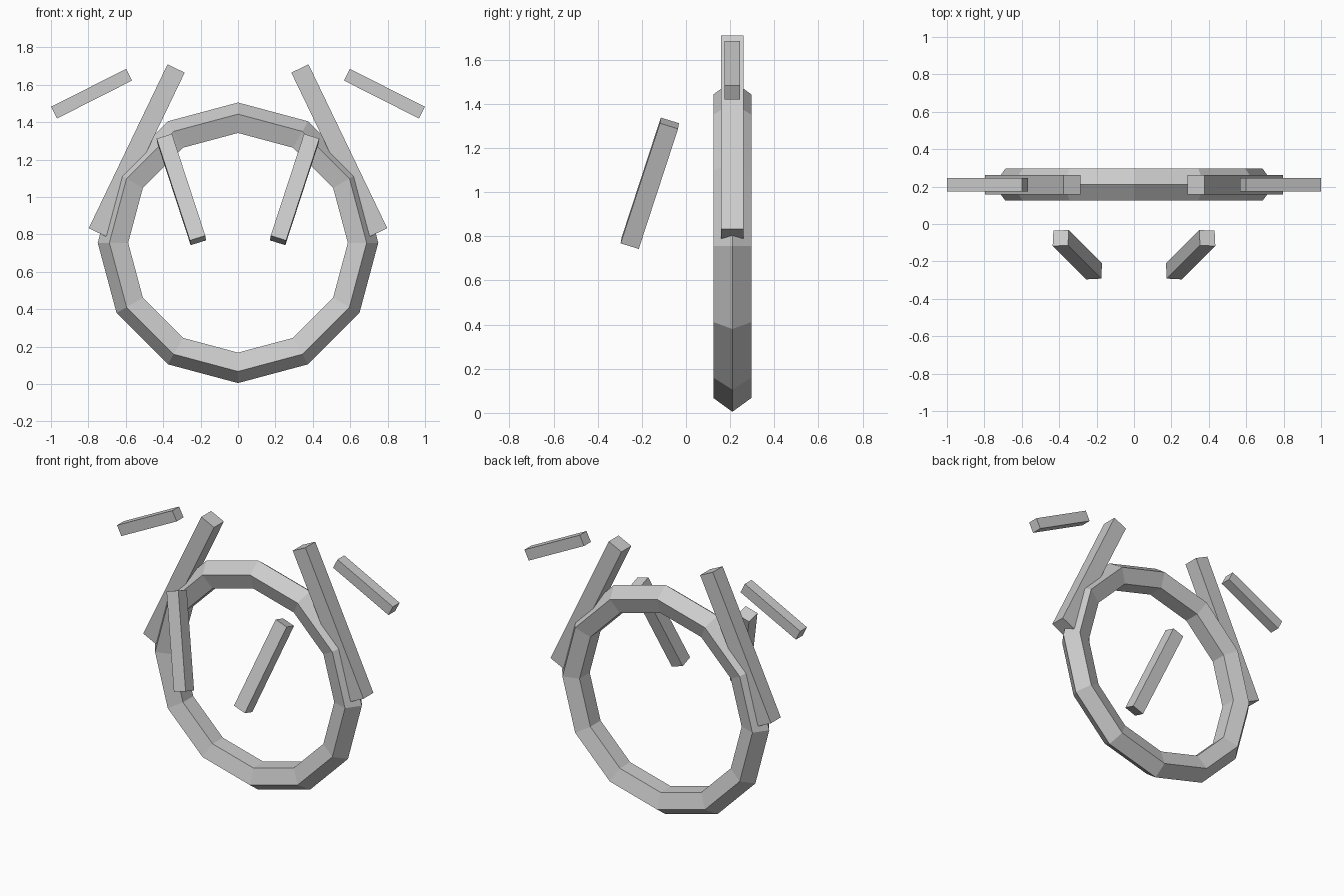
import bpy
import math
from mathutils import Vector

cube = bpy.data.objects.get("Cube")
if cube:
    bpy.data.objects.remove(cube, do_unlink=True)

GREY = (0.6, 0.6, 0.6, 1.0)
grey = bpy.data.materials.new("light_grey")
grey.use_nodes = True
grey.diffuse_color = GREY
grey.node_tree.nodes["Principled BSDF"].inputs["Base Color"].default_value = GREY

RING_Y = 0.21


def finish(name):
    """Name the active object, apply its transform and colour it."""
    obj = bpy.context.object
    obj.name = obj.data.name = name
    bpy.ops.object.transform_apply(location=False, rotation=True, scale=True)
    obj.data.materials.append(grey)
    bpy.ops.object.shade_flat()


def bar(name, start, end, width):
    """Square bar running between two end centres."""
    start, end = Vector(start), Vector(end)
    axis = end - start
    turn = Vector((0, 0, 1)).rotation_difference(axis)
    bpy.ops.mesh.primitive_cube_add(size=1, location=(start + end) / 2,
                                    rotation=turn.to_euler())
    bpy.context.object.scale = (width, width, axis.length)
    finish(name)


# Upright twelve-sided ring with a five-sided section, ridge outward
bpy.ops.mesh.primitive_torus_add(
    major_segments=12, minor_segments=5, major_radius=0.66, minor_radius=0.09,
    location=(0, RING_Y, 0.755), rotation=(math.pi / 2, 0, 0))
finish("ring")

# Mirrored pairs of bars
for side, s in (("left", 1), ("right", -1)):
    # Long bar leaning along the ring's shoulder
    bar(side + "_long_bar", (s * 0.752, RING_Y, 0.811), (s * 0.331, RING_Y, 1.687), 0.102)
    # Short floating bar beside the top
    bar(side + "_short_bar", (s * 0.983, RING_Y, 1.451), (s * 0.582, RING_Y, 1.654), 0.07)
    # Tilted bar floating in front of the ring
    bar(side + "_front_bar", (s * 0.214, -0.253, 0.768), (s * 0.392, -0.075, 1.312), 0.086)
